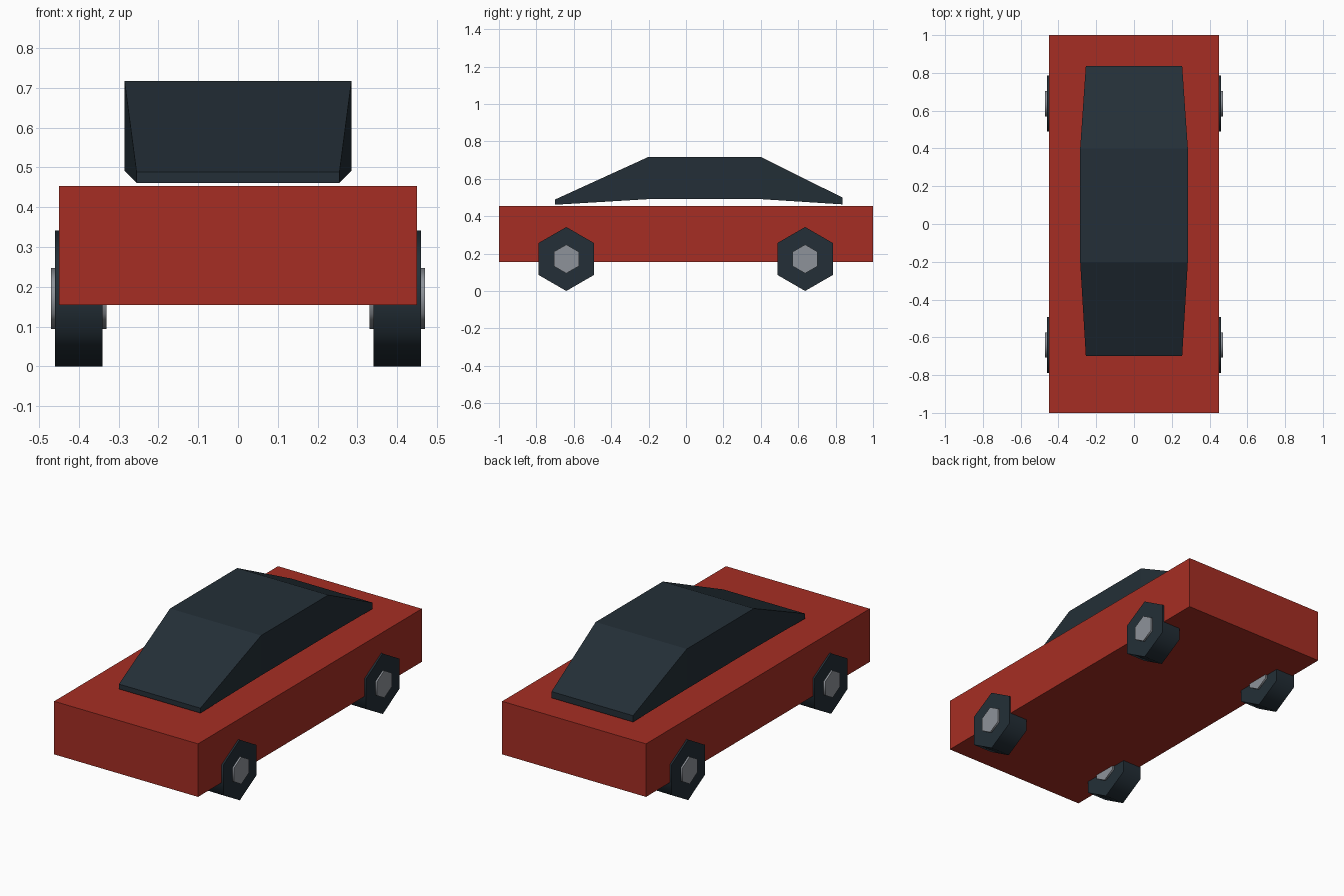
import bpy
import bmesh
from math import pi, radians
from mathutils import Matrix

cube = bpy.data.objects.get("Cube")
if cube:
    bpy.data.objects.remove(cube, do_unlink=True)


def make_material(name, rgb):
    mat = bpy.data.materials.new(name)
    mat.use_nodes = True
    color = (*rgb, 1.0)
    mat.diffuse_color = color
    mat.node_tree.nodes["Principled BSDF"].inputs["Base Color"].default_value = color
    return mat


red = make_material("red paint", (0.38, 0.027, 0.017))
dark = make_material("dark blue grey", (0.017, 0.028, 0.038))
silver = make_material("silver grey", (0.27, 0.29, 0.32))


def add_object(name, bm, mat, location=(0, 0, 0)):
    bmesh.ops.recalc_face_normals(bm, faces=bm.faces)
    mesh = bpy.data.meshes.new(name)
    bm.to_mesh(mesh)
    bm.free()
    mesh.materials.append(mat)
    obj = bpy.data.objects.new(name, mesh)
    obj.location = location
    bpy.context.collection.objects.link(obj)
    return obj


def hex_prism(name, radius, width, mat, location):
    """Six-sided drum along x, standing on a corner, with a soft rim."""
    bm = bmesh.new()
    bmesh.ops.create_cone(bm, cap_ends=True, segments=6,
                          radius1=radius, radius2=radius, depth=width)
    # Put a corner at the top whichever way the ring starts
    top = max(bm.verts, key=lambda v: v.co.y)
    if abs(top.co.x) > 0.01 * radius:
        bmesh.ops.rotate(bm, verts=bm.verts, matrix=Matrix.Rotation(pi / 6, 3, "Z"))
    # Local y becomes up, local z becomes the axle
    turn = Matrix(((0, 0, 1), (1, 0, 0), (0, 1, 0)))
    bmesh.ops.transform(bm, verts=bm.verts, matrix=turn.to_4x4())
    obj = add_object(name, bm, mat, location)
    bpy.ops.object.select_all(action="DESELECT")
    obj.select_set(True)
    bpy.context.view_layer.objects.active = obj
    bpy.ops.object.shade_smooth_by_angle(angle=radians(70))


# Body: one plain box
bm = bmesh.new()
bmesh.ops.create_cube(bm, size=1)
bmesh.ops.scale(bm, verts=bm.verts, vec=(0.9, 2.0, 0.3))
add_object("body", bm, red, (0, 0, 0.304))

# Cabin: sections from front to back as (y, half width, bottom, top)
sections = [(-0.70, 0.255, 0.461, 0.489), (-0.20, 0.285, 0.491, 0.717),
            (0.40, 0.285, 0.491, 0.717), (0.837, 0.255, 0.463, 0.499)]
bm = bmesh.new()
rings = [[bm.verts.new((x, y, z)) for x, z in
          ((-w, low), (w, low), (w, high), (-w, high))]
         for y, w, low, high in sections]
for a, b in zip(rings, rings[1:]):
    for i in range(4):
        j = (i + 1) % 4
        bm.faces.new((a[i], a[j], b[j], b[i]))
bm.faces.new(rings[0])
bm.faces.new(rings[-1])
add_object("cabin", bm, dark)

# Wheels with hubs showing on both sides
for end, y in (("front", -0.64), ("rear", 0.637)):
    for side, x in (("left", 0.4), ("right", -0.4)):
        center = (x, y, 0.171)
        hex_prism(f"{end}_{side}_wheel", 0.171, 0.12, dark, center)
        hex_prism(f"{end}_{side}_hub", 0.077, 0.14, silver, center)
